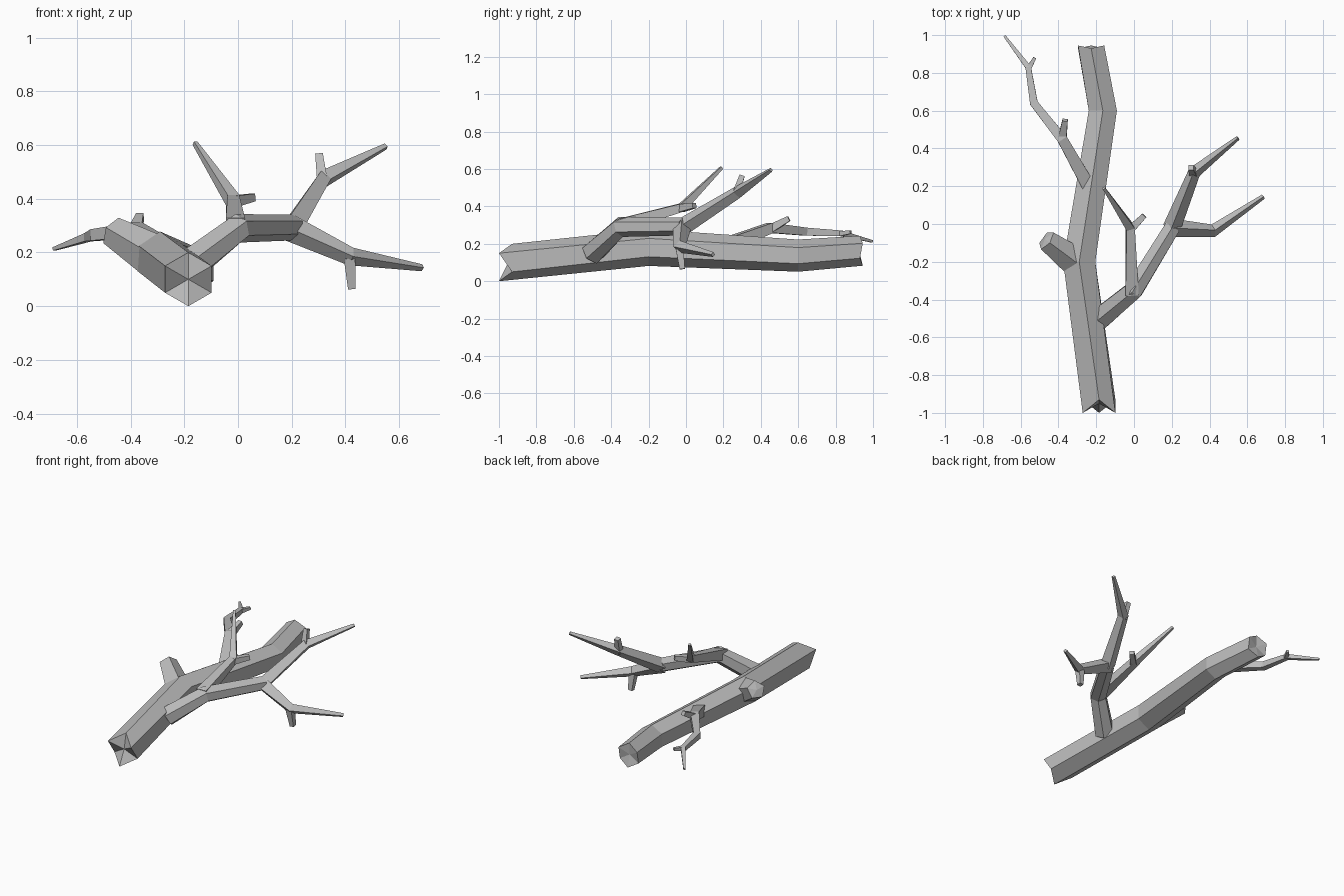
import bpy, bmesh, math
from mathutils import Vector

cube = bpy.data.objects.get("Cube")
if cube:
    bpy.data.objects.remove(cube, do_unlink=True)

wood = bpy.data.materials.new("grey_wood")
wood.use_nodes = True
GREY = (0.5, 0.5, 0.5, 1)
wood.diffuse_color = GREY
wood.node_tree.nodes["Principled BSDF"].inputs["Base Color"].default_value = GREY


def limb(name, path, sides, turn=0.0, axis=None, jag=(0, 0), dish=(0, 0)):
    """Sweep a polygon along (x, y, z, radius) points; jag and dish shape the two ends."""
    pts = [Vector(p[:3]) for p in path]
    last = len(pts) - 1
    bm = bmesh.new()
    rings = []
    for k, p in enumerate(pts):
        steps = []
        if k > 0:
            steps.append((p - pts[k - 1]).normalized())
        if k < last:
            steps.append((pts[k + 1] - p).normalized())
        along = axis or sum(steps, Vector()).normalized()
        ref = Vector((0, 0, 1)) if abs(along.z) < 0.9 else Vector((0, 1, 0))
        side = along.cross(ref).normalized()
        up = side.cross(along)
        ring = []
        for i in range(sides):
            a = 2 * math.pi * i / sides + turn
            v = p + (side * math.sin(a) + up * math.cos(a)) * path[k][3]
            if i % 2 == 0 and k == 0:
                v += along * jag[0]
            if i % 2 == 0 and k == last:
                v -= along * jag[1]
            ring.append(bm.verts.new(v))
        if k in (0, last):
            sign, depth = (1, dish[0]) if k == 0 else (-1, dish[1])
            hub = bm.verts.new(p + along * sign * depth)
            for i in range(sides):
                bm.faces.new((hub, ring[i], ring[(i + 1) % sides]))
        rings.append(ring)
    for a, b in zip(rings, rings[1:]):
        for i in range(sides):
            j = (i + 1) % sides
            bm.faces.new((a[i], a[j], b[j], b[i]))
    bmesh.ops.recalc_face_normals(bm, faces=bm.faces)
    mesh = bpy.data.meshes.new(name)
    bm.to_mesh(mesh)
    bm.free()
    mesh.materials.append(wood)
    obj = bpy.data.objects.new(name, mesh)
    bpy.context.collection.objects.link(obj)
    return obj


# Six-sided trunk with splintered ends
limb("trunk", [(-.185, -1, .1, .1), (-.29, -.2, .18, .098),
               (-.165, .6, .137, .086), (-.227, .945, .163, .08)],
     6, axis=Vector((0, 1, 0)), jag=(.07, .015), dish=(.05, .02))

# Broken stub on the right side
limb("broken_stub", [(-.31, -.2, .185, .085), (-.465, -.085, .277, .058)], 5,
     dish=(0, -.01))

# Large left branch, which forks twice
limb("main_branch", [(-.18, -.5, .15, .065), (0, -.35, .29, .055),
                     (.205, -.015, .293, .048)], 6)

# Four-sided side branches
quarter = math.pi / 4
branches = {
    "upper_fork": [(.2, -.02, .29, .048), (.32, .275, .475, .034), (.55, .455, .595, .012)],
    "lower_fork": [(.19, -.02, .293, .05), (.42, -.035, .185, .034), (.685, .145, .143, .013)],
    "inner_branch": [(-.01, -.37, .295, .05), (-.02, -.02, .395, .032), (-.16, .19, .607, .011)],
    "back_branch": [(-.24, .2, .19, .05), (-.38, .45, .285, .038), (-.53, .64, .265, .03),
                    (-.56, .83, .256, .021), (-.685, .995, .213, .009)],
}
for name, path in branches.items():
    limb(name, path, 4, turn=0 if "fork" in name else quarter)

# Short twigs
twigs = {
    "upper_fork_twig": [(.315, .265, .46, .028), (.302, .3, .565, .02)],
    "lower_fork_twig": [(.415, -.035, .18, .03), (.424, -.02, .065, .02)],
    "inner_twig": [(-.02, -.03, .39, .03), (.055, .045, .405, .02)],
    "back_twig": [(-.38, .45, .28, .032), (-.365, .55, .335, .02)],
    "back_tip_twig": [(-.56, .82, .255, .02), (-.525, .88, .262, .012)],
}
for name, path in twigs.items():
    limb(name, path, 4, turn=quarter)
